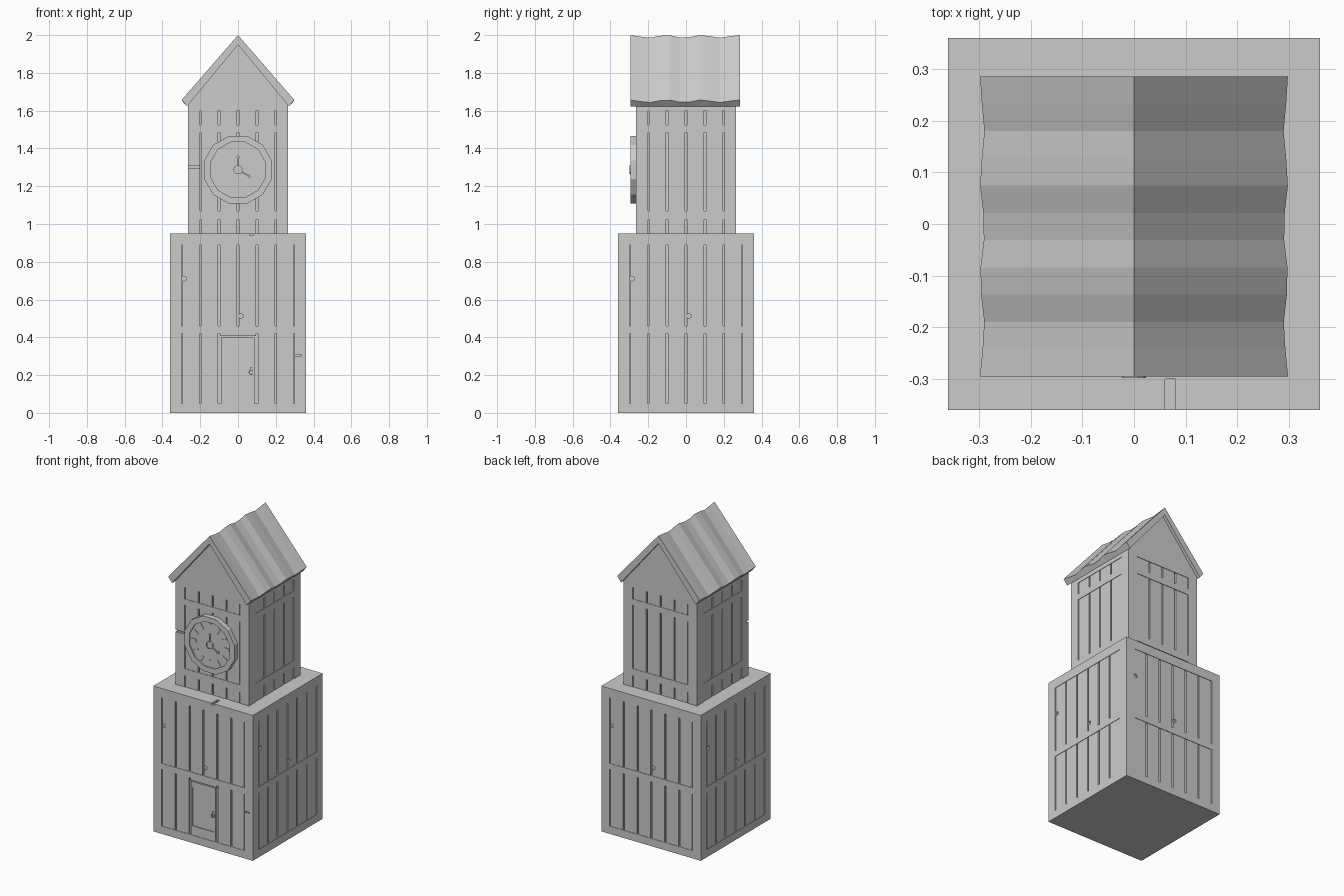
import bpy, bmesh, math
from mathutils import Matrix, Vector

if "Cube" in bpy.data.objects:
    bpy.data.objects.remove(bpy.data.objects["Cube"])


def finish(name, bm):
    bmesh.ops.recalc_face_normals(bm, faces=bm.faces[:])
    me = bpy.data.meshes.new(name)
    bm.to_mesh(me)
    bm.free()
    ob = bpy.data.objects.new(name, me)
    bpy.context.collection.objects.link(ob)
    return ob


def box(bm, u0, u1, d0, d1, z0, z1, side=0):
    """Box on a wall: u along the wall, d outwards, side 0 = front, then turning."""
    m = (Matrix.Rotation(side * math.pi / 2, 4, 'Z')
         @ Matrix.Translation(((u0 + u1) / 2, -(d0 + d1) / 2, (z0 + z1) / 2))
         @ Matrix.Diagonal((u1 - u0, d1 - d0, z1 - z0, 1)))
    bmesh.ops.create_cube(bm, size=1, matrix=m)


def bar(bm, cx, cz, angle, r0, r1, w, d0, d1):
    """Radial bar on the front, angle clockwise from twelve."""
    m = (Matrix.Translation((cx, -(d0 + d1) / 2, cz)) @ Matrix.Rotation(angle, 4, 'Y')
         @ Matrix.Translation((0, 0, (r0 + r1) / 2))
         @ Matrix.Diagonal((w, d1 - d0, r1 - r0, 1)))
    bmesh.ops.create_cube(bm, size=1, matrix=m)


def rings(bm, loops, closed=False):
    """Skin a list of equal point loops and cap the ends."""
    vs = [[bm.verts.new(p) for p in lp] for lp in loops]
    n = len(vs[0])
    for a, b in zip(vs, vs[1:] + (vs[:1] if closed else [])):
        for i in range(n):
            bm.faces.new((a[i], a[(i + 1) % n], b[(i + 1) % n], b[i]))
    if not closed:
        bm.faces.new(vs[0])
        bm.faces.new(vs[-1])


def disc(bm, cx, cz, profile, n, closed=False):
    """Turned shape facing the front, profile of (radius, distance out)."""
    rings(bm, [[(cx + r * math.sin(a), -d, cz + r * math.cos(a))
                for a in [(i + .5) * math.tau / n for i in range(n)]]
               for r, d in profile], closed)


def cut(ob, cutter):
    mod = ob.modifiers.new("cut", 'BOOLEAN')
    mod.operation, mod.solver, mod.object = 'DIFFERENCE', 'EXACT', cutter
    bpy.context.view_layer.objects.active = ob
    bpy.ops.object.modifier_apply(modifier=mod.name)
    bpy.data.objects.remove(cutter)


def planks(bm, half, count, d0, d1, z0, z1, skip=lambda side, u: False):
    w = 2 * half / count
    for side in range(4):
        for i in range(count):
            u = -half + (i + .5) * w
            if not skip(side, u):
                box(bm, u - w / 2 + .005, u + w / 2 - .005, d0, d1, z0, z1, side)


# Lower storey: solid frame with recessed bays
bm = bmesh.new()
box(bm, -.36, .36, -.36, .36, 0, .95)
base = finish("base_frame", bm)
bm = bmesh.new()
for side in range(4):
    for z0, z1 in ((.05, .42), (.46, .89)):
        box(bm, -.3, .3, .345, .4, z0, z1, side)
box(bm, .303, .335, .35, .4, .301, .309)      # split in the corner post
box(bm, .06, .08, .30, .4, .938, .98)         # crack in the ledge
cut(base, finish("base_cutter", bm))

# Lower planks, leaving room for the door, with knot holes
bm = bmesh.new()
planks(bm, .3, 6, .345, .357, .05, .42, lambda s, u: s == 0 and abs(u) < .1)
planks(bm, .3, 6, .345, .357, .46, .89)
lower = finish("base_planks", bm)
bm = bmesh.new()
for side in range(4):
    for u, z in ((-.285, .71), (.015, .513)):
        m = (Matrix.Rotation(side * math.pi / 2, 4, 'Z') @ Matrix.Translation((u, -.36, z))
             @ Matrix.Rotation(math.pi / 2, 4, 'X'))
        bmesh.ops.create_cone(bm, cap_ends=True, segments=6, radius1=.013,
                              radius2=.013, depth=.025, matrix=m)
cut(lower, finish("knot_cutter", bm))

# Tower storey with gable
bm = bmesh.new()
house = [(-.265, .95), (.265, .95), (.265, 1.63), (0, 1.95), (-.265, 1.63)]
rings(bm, [[(x, y, z) for x, z in house] for y in (-.265, .265)])
tower = finish("tower_frame", bm)
bays = ((.95, 1.024), (1.07, 1.485), (1.525, 1.6))
bm = bmesh.new()
for side in range(4):
    for z0, z1 in bays:
        box(bm, -.2, .2, .25, .3, z0 - (.03 if z0 < 1 else 0), z1, side)
box(bm, -.3, -.205, .253, .3, 1.295, 1.308)   # split in the corner post
cut(tower, finish("tower_cutter", bm))
bm = bmesh.new()
for z0, z1 in bays:
    planks(bm, .2, 4, .25, .262, z0, z1)
finish("tower_planks", bm)

# Roof: thick gable shell with a wavy outer surface
bm = bmesh.new()
loops = []
for i in range(12):
    y = -.295 + i * .58 / 11
    w = .007 * (math.cos(math.tau * (y + .295) / .19) - 1)
    loops.append([(-.298 - w * .6, y, 1.657 + w), (0, y, 2 + w), (.298 + w * .6, y, 1.657 + w),
                  (.27, y, 1.622), (0, y, 1.949), (-.27, y, 1.622)])
rings(bm, loops)
finish("roof", bm)

# Door leaf, surround and pull ring
bm = bmesh.new()
box(bm, -.09, .088, .345, .351, .05, .40)
box(bm, -.09, .088, .351, .357, .05, .11)
box(bm, -.09, .088, .351, .357, .36, .40)
for u in (-.09, .076):
    box(bm, u, u + .012, .351, .357, .11, .36)
box(bm, -.095, .095, .345, .357, .406, .42)
finish("door", bm)
bm = bmesh.new()
disc(bm, .07, .215, [(.009, .353), (.014, .353), (.014, .360), (.009, .360)], 10, True)
disc(bm, .07, .235, [(.008, .351), (.008, .36)], 8)
finish("door_pull", bm)

# Clock: twelve-sided rim, sunken face, hour marks, hub and hands
bm = bmesh.new()
disc(bm, 0, 1.287, [(.186, .25), (.186, .294), (.151, .294), (.151, .286)], 12)
finish("clock_body", bm)
bm = bmesh.new()
for i in range(12):
    bar(bm, 0, 1.287, i * math.tau / 12, .1, .138, .02 if i % 3 == 0 else .011, .285, .29)
finish("hour_marks", bm)
bm = bmesh.new()
disc(bm, 0, 1.287, [(.024, .285), (.024, .298), (.018, .298), (.018, .294)], 12)
finish("clock_hub", bm)
bm = bmesh.new()
for angle, length in ((0, .075), (math.radians(120), .075)):
    bar(bm, 0, 1.287, angle, .02, length, .007, .288, .295)
    tip = Vector((math.sin(angle), math.cos(angle))) * (length - .008)
    bar(bm, tip.x, 1.287 + tip.y, angle + math.pi / 4, -.007, .007, .014, .288, .295)
finish("clock_hands", bm)
